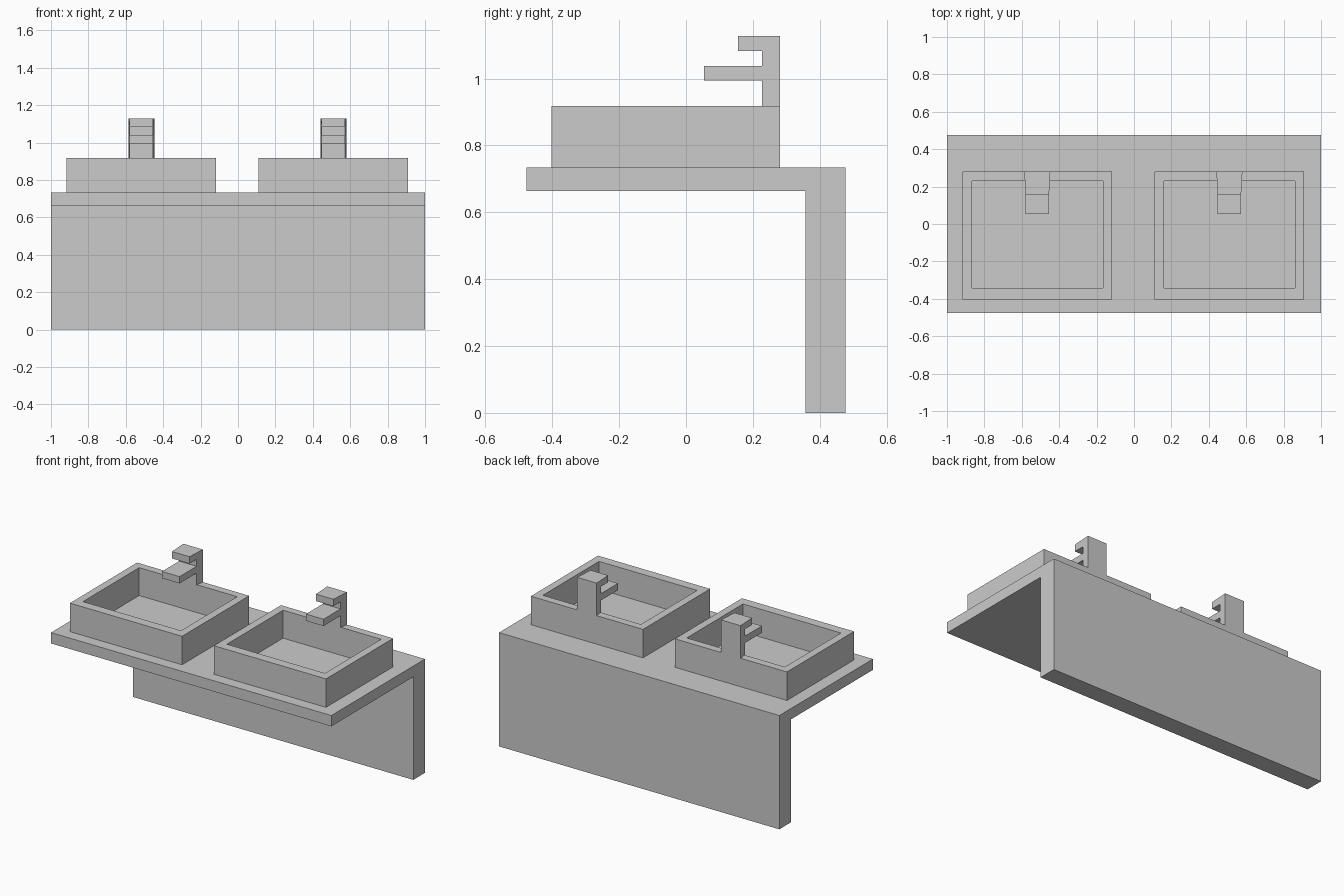
import bpy, bmesh

if "Cube" in bpy.data.objects:
    bpy.data.objects.remove(bpy.data.objects["Cube"])


def finish(bm, name):
    bmesh.ops.recalc_face_normals(bm, faces=bm.faces)
    mesh = bpy.data.meshes.new(name)
    bm.to_mesh(mesh)
    bm.free()
    obj = bpy.data.objects.new(name, mesh)
    bpy.context.collection.objects.link(obj)
    return obj


def side_profile(name, pts, width, x=0.0):
    """Extrude a (y, z) profile along x; each point may carry its own width."""
    bm = bmesh.new()
    sides = []
    for s in (-0.5, 0.5):
        sides.append([bm.verts.new((x + s * width(y), y, z)) for y, z in pts])
    left, right = sides
    bm.faces.new(left)
    bm.faces.new(right[::-1])
    n = len(pts)
    for i in range(n):
        j = (i + 1) % n
        bm.faces.new((left[i], left[j], right[j], right[i]))
    return finish(bm, name)


def basin(name, x):
    """Open tray: nested rectangular loops from outer base to inner floor."""
    outer = (0.40, -0.403, 0.281)
    inner = (0.35, -0.342, 0.231)
    bm = bmesh.new()
    loops = []
    for (hw, y0, y1), z in ((outer, 0.734), (outer, 0.918), (inner, 0.918), (inner, 0.738)):
        corners = ((-hw, y0), (hw, y0), (hw, y1), (-hw, y1))
        loops.append([bm.verts.new((x + cx, cy, z)) for cx, cy in corners])
    for a, b in zip(loops, loops[1:]):
        for i in range(4):
            j = (i + 1) % 4
            bm.faces.new((a[i], a[j], b[j], b[i]))
    bm.faces.new(loops[0][::-1])
    bm.faces.new(loops[-1])
    return finish(bm, name)


# Countertop with back panel, one L-shaped profile
side_profile("counter", [(-0.477, 0.664), (0.358, 0.664), (0.358, 0), (0.477, 0),
                         (0.477, 0.734), (-0.477, 0.734)], lambda y: 2.0)

# Tap profile: upright with a short lever above a longer spout
tap = [(0.281, 0.918), (0.281, 1.128), (0.155, 1.128), (0.155, 1.083), (0.228, 1.083),
       (0.228, 1.038), (0.054, 1.038), (0.054, 0.994), (0.228, 0.994), (0.228, 0.918)]

# Two basins, each with a tap whose back face is slightly wider
for side, x in (("left", -0.517), ("right", 0.51)):
    basin(side + "_basin", x)
    side_profile(side + "_tap", tap, lambda y: 0.139 if y > 0.25 else 0.125, x)
